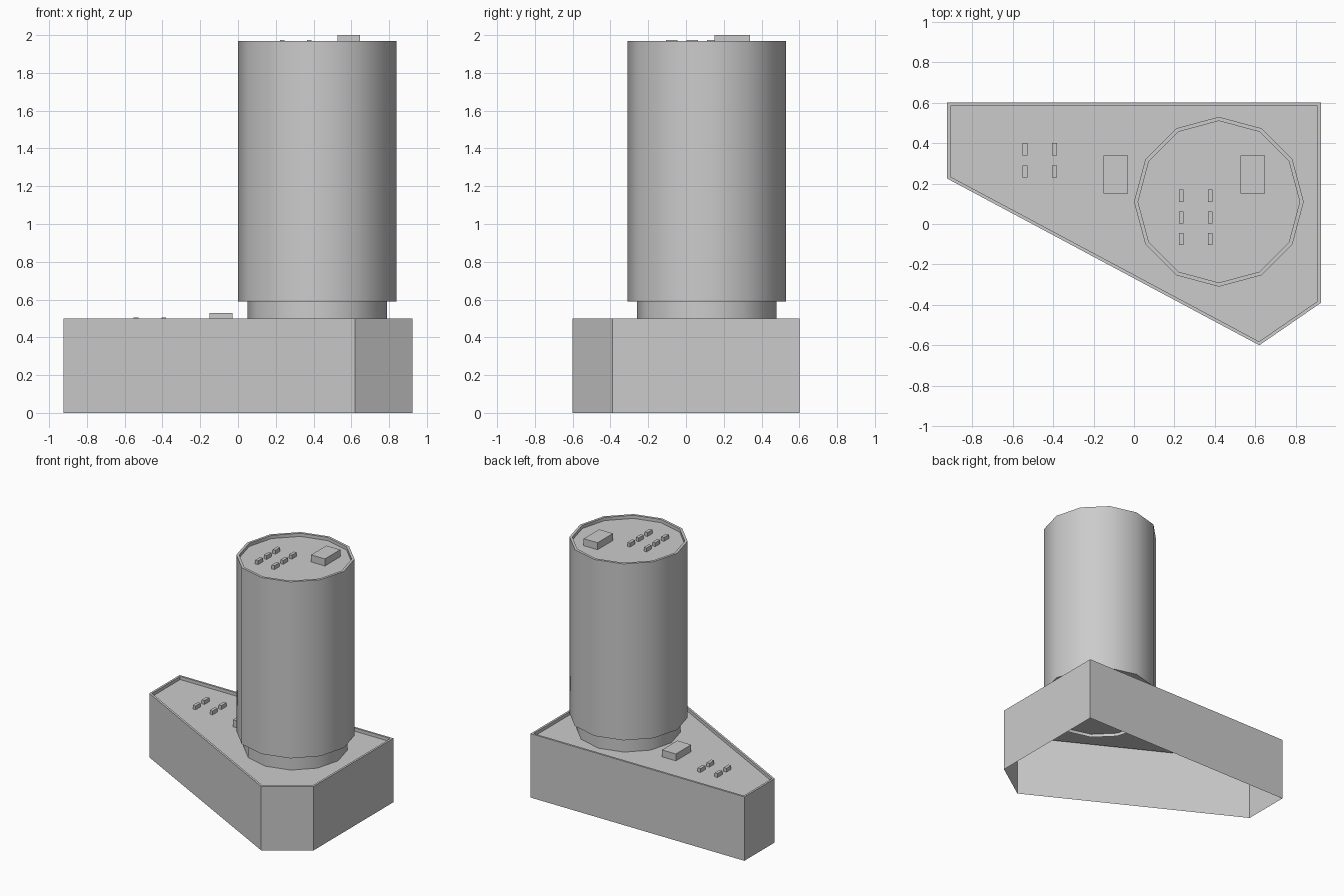
import bpy, bmesh, math
from mathutils import Vector

if "Cube" in bpy.data.objects:
    bpy.data.objects.remove(bpy.data.objects["Cube"])


def inset(pts, d):
    """Mitred inward offset of a counter-clockwise outline."""
    out = []
    for i, p in enumerate(pts):
        a = (p - pts[i - 1]).normalized()
        b = (pts[(i + 1) % len(pts)] - p).normalized()
        na, nb = Vector((-a.y, a.x)), Vector((-b.y, b.x))
        out.append(p + (na + nb) * d / (1 + na.dot(nb)))
    return out


def stack(name, loops):
    """Open-bottomed shell through (outline, z) loops, capped by the last one."""
    bm = bmesh.new()
    rings = [[bm.verts.new((p.x, p.y, z)) for p in pts] for pts, z in loops]
    n = len(rings[0])
    for lo, hi in zip(rings, rings[1:]):
        for i in range(n):
            j = (i + 1) % n
            bm.faces.new((lo[i], lo[j], hi[j], hi[i]))
    bm.faces.new(rings[-1])
    mesh = bpy.data.meshes.new(name)
    bm.to_mesh(mesh)
    bm.free()
    ob = bpy.data.objects.new(name, mesh)
    bpy.context.collection.objects.link(ob)
    return ob


def box(name, x, y, z, sx, sy, sz):
    """Roof box standing on height z."""
    pts = [Vector((x + u * sx / 2, y + v * sy / 2))
           for u, v in ((-1, -1), (1, -1), (1, 1), (-1, 1))]
    return stack(name, [(pts, z), (pts, z + sz)])


def circle(r):
    return [Vector((0.42 + r * math.cos(k * math.pi / 6),
                    0.11 + r * math.sin(k * math.pi / 6))) for k in range(12)]


LOW, HIGH = 0.475, 1.945   # roof levels inside the parapets

# Five-sided podium with parapet and sunken roof
outline = [Vector(p) for p in ((-0.925, 0.6), (-0.925, 0.225), (0.62, -0.6),
                               (0.925, -0.39), (0.925, 0.6))]
inner = inset(outline, 0.016)
stack("podium", [(outline, 0), (outline, 0.5), (inner, 0.5), (inner, LOW)])

# Twelve-sided tower on a narrower neck, with its own parapet
tower = stack("tower", [(circle(0.37), 0.45), (circle(0.37), 0.59),
                        (circle(0.42), 0.59), (circle(0.42), 1.97),
                        (circle(0.40), 1.97), (circle(0.40), HIGH)])
bpy.context.view_layer.objects.active = tower
tower.select_set(True)
bpy.ops.object.shade_smooth_by_angle(angle=math.radians(40))

# Large roof units
box("podium_roof_unit", -0.09, 0.245, LOW, 0.12, 0.19, 0.054)
box("tower_roof_unit", 0.587, 0.245, HIGH, 0.12, 0.19, 0.055)

# Small roof vents
for x in (-0.54, -0.393):
    for y in (0.37, 0.26):
        box("podium_vent", x, y, LOW, 0.024, 0.06, 0.03)
for x in (0.234, 0.377):
    for y in (0.14, 0.033, -0.075):
        box("tower_vent", x, y, HIGH, 0.024, 0.06, 0.03)
